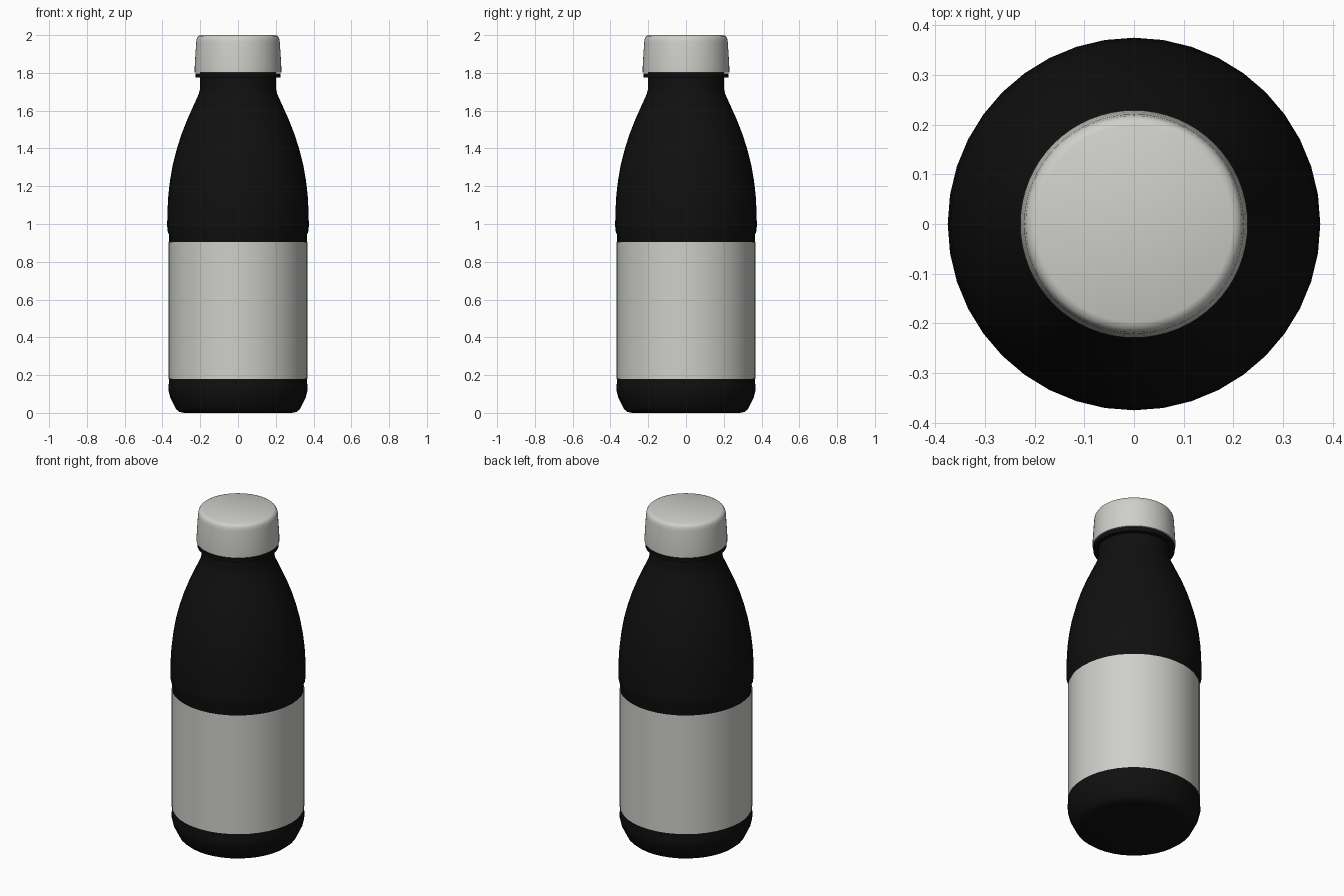
import bpy, bmesh, math

if "Cube" in bpy.data.objects:
    bpy.data.objects.remove(bpy.data.objects["Cube"])


def material(name, rgb):
    m = bpy.data.materials.new(name)
    m.diffuse_color = (*rgb, 1)
    m.use_nodes = True
    m.node_tree.nodes["Principled BSDF"].inputs["Base Color"].default_value = m.diffuse_color
    return m


BLACK = material("black", (0.005, 0.005, 0.005))
WHITE = material("off_white", (0.62, 0.62, 0.59))


def lathe(name, profile, mat, sides=40, cap_start=True, cap_end=True, angle=35):
    """Revolve a list of (radius, height) points around z."""
    bm = bmesh.new()
    rings = []
    for r, z in profile:
        rings.append([bm.verts.new((r * math.cos(2 * math.pi * i / sides),
                                    r * math.sin(2 * math.pi * i / sides), z))
                      for i in range(sides)])
    for a, b in zip(rings, rings[1:]):
        for i in range(sides):
            j = (i + 1) % sides
            bm.faces.new((a[i], a[j], b[j], b[i]))
    if cap_start:
        bm.faces.new(rings[0][::-1])
    if cap_end:
        bm.faces.new(rings[-1])
    bmesh.ops.recalc_face_normals(bm, faces=bm.faces)
    mesh = bpy.data.meshes.new(name)
    bm.to_mesh(mesh)
    bm.free()
    mesh.materials.append(mat)
    ob = bpy.data.objects.new(name, mesh)
    bpy.context.collection.objects.link(ob)
    bpy.ops.object.select_all(action='DESELECT')
    ob.select_set(True)
    bpy.context.view_layer.objects.active = ob
    bpy.ops.object.shade_smooth_by_angle(angle=math.radians(angle))
    return ob


# Bottle: rounded foot, label recess, swelling shoulder and neck
lathe("bottle", [
    (0.285, 0.0), (0.31, 0.005), (0.328, 0.02), (0.343, 0.05), (0.36, 0.085),
    (0.368, 0.12), (0.368, 0.14), (0.364, 0.18), (0.364, 0.94), (0.374, 0.965),
    (0.375, 1.0), (0.373, 1.08), (0.369, 1.15), (0.36, 1.23), (0.346, 1.31),
    (0.326, 1.39), (0.301, 1.47), (0.27, 1.55), (0.234, 1.63), (0.209, 1.685),
    (0.201, 1.715), (0.2, 1.81)], BLACK)

# Paper label wrapped round the body
lathe("label", [(0.367, 0.18), (0.367, 0.905)], WHITE,
      cap_start=False, cap_end=False)

# Tamper ring under the cap
lathe("neck_ring", [(0.2, 1.775), (0.225, 1.775), (0.226, 1.798), (0.2, 1.798)],
      BLACK, sides=64, cap_start=False, cap_end=False)

# Screw cap with rounded top edge
lathe("cap", [
    (0.215, 1.803), (0.229, 1.803), (0.229, 1.835), (0.226, 1.89), (0.221, 1.965),
    (0.218, 1.983), (0.211, 1.994), (0.198, 2.0)], WHITE, sides=64)
